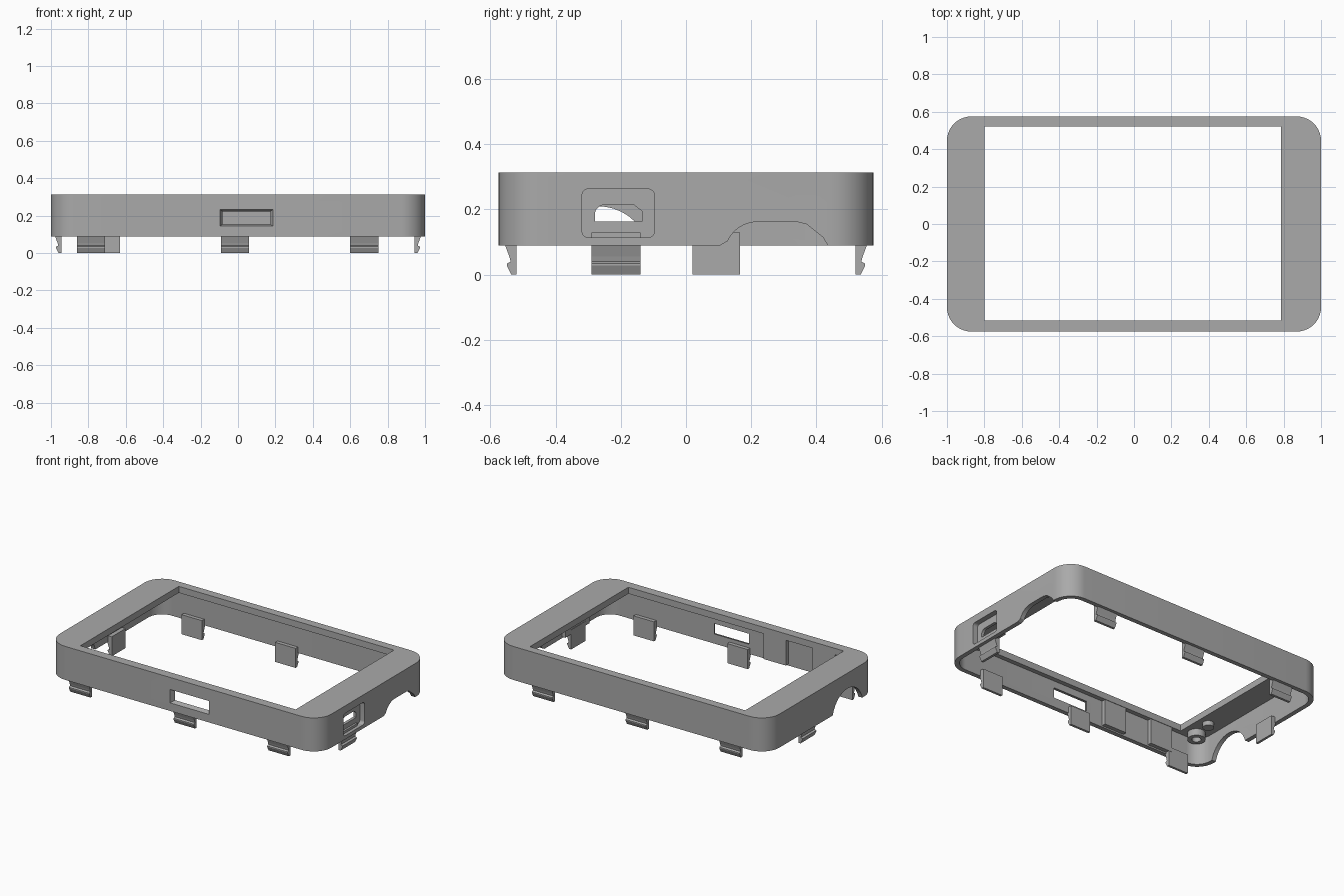
import bpy, bmesh, math
from mathutils import Vector

cube = bpy.data.objects.get("Cube")
if cube:
    bpy.data.objects.remove(cube, do_unlink=True)

grey = bpy.data.materials.new("plain grey")
grey.use_nodes = True
COLOUR = (0.4, 0.4, 0.4, 1)
grey.diffuse_color = COLOUR
grey.node_tree.nodes["Principled BSDF"].inputs["Base Color"].default_value = COLOUR

# Maps a flat profile point and a depth to space, by extrusion axis
PLACE = {"x": lambda u, v, d: (d, u, v),
         "y": lambda u, v, d: (u, d, v),
         "z": lambda u, v, d: (u, v, d)}


def prism(name, axis, profile, lo, hi, end_profile=None):
    """Solid between a profile at depth lo and an equal or tapered one at hi."""
    bm = bmesh.new()
    a = [bm.verts.new(PLACE[axis](u, v, lo)) for u, v in profile]
    b = [bm.verts.new(PLACE[axis](u, v, hi)) for u, v in end_profile or profile]
    n = len(a)
    bm.faces.new(a)
    bm.faces.new(b[::-1])
    for i in range(n):
        j = (i + 1) % n
        bm.faces.new((a[j], a[i], b[i], b[j]))
    bmesh.ops.recalc_face_normals(bm, faces=bm.faces)
    mesh = bpy.data.meshes.new(name)
    bm.to_mesh(mesh)
    bm.free()
    ob = bpy.data.objects.new(name, mesh)
    bpy.context.collection.objects.link(ob)
    mesh.materials.append(grey)
    return ob


def rect(u0, u1, v0, v1, r=0, seg=10):
    """Rectangle, with rounded corners when r is given."""
    if not r:
        return [(u0, v0), (u1, v0), (u1, v1), (u0, v1)]
    pts = []
    corners = [(u1 - r, v1 - r), (u0 + r, v1 - r), (u0 + r, v0 + r), (u1 - r, v0 + r)]
    for k, (cu, cv) in enumerate(corners):
        pts += arc(cu, cv, r, 90 * k, 90 * k + 90, seg)
    return pts


def arc(cu, cv, r, start, end, seg=12):
    angles = [math.radians(start + (end - start) * i / seg) for i in range(seg + 1)]
    return [(cu + r * math.cos(t), cv + r * math.sin(t)) for t in angles]


def cut(target, cutter):
    bpy.context.view_layer.objects.active = target
    mod = target.modifiers.new("cut", "BOOLEAN")
    mod.operation, mod.solver, mod.object = "DIFFERENCE", "EXACT", cutter
    bpy.ops.object.modifier_apply(modifier=mod.name)
    bpy.data.objects.remove(cutter, do_unlink=True)


def smooth(ob):
    bpy.ops.object.select_all(action="DESELECT")
    ob.select_set(True)
    bpy.context.view_layer.objects.active = ob
    bpy.ops.object.shade_smooth_by_angle(angle=math.radians(30))


BASE, TOP, PLATE = 0.09, 0.313, 0.27

# Frame shell: rounded box, hollow below, with a screen window on top
frame = prism("frame", "z", rect(-1, 1, -0.575, 0.575, 0.13), BASE, TOP)
cut(frame, prism("hollow", "z", rect(-0.97, 0.97, -0.545, 0.545, 0.1), 0, PLATE))
cut(frame, prism("window", "z", rect(-0.8, 0.785, -0.515, 0.52), 0.2, 0.4))

# Tapered slot in the front wall
cut(frame, prism("front_slot", "y", rect(-0.1, 0.19, 0.142, 0.234), -0.58, -0.54,
                 rect(-0.08, 0.17, 0.156, 0.222)))

# Cable arches in the side walls
right_arch = [(0.105, 0.05), (0.105, BASE)] + arc(0.22, 0.06, 0.102, 155, 90) + \
             [(0.34, 0.162), (0.37, 0.155), (0.42, 0.115), (0.435, BASE), (0.435, 0.05)]
cut(frame, prism("right_arch", "x", right_arch, 0.9, 1.1))
cut(frame, prism("left_arch", "x", arc(-0.27, 0.05, 0.16, 0, 180, 20), -1.1, -0.9))

# Recessed port on the right wall, with its pocket behind
cut(frame, prism("port_hole", "x", rect(-0.319, -0.097, 0.114, 0.263, 0.02), 0.9, 1.1))
pocket = prism("port_pocket", "x", rect(-0.335, -0.08, 0.1, PLATE), 0.945, 0.98)
cut(pocket, prism("port_recess", "x", rect(-0.319, -0.097, 0.114, 0.263, 0.02), 0.965, 1.1))
port = [(-0.135, 0.163), (-0.135, 0.195), (-0.16, 0.214)] + \
    arc(-0.25, 0.184, 0.03, 90, 180, 6) + [(-0.28, 0.163)]
cut(pocket, prism("port_slot", "x", port, 0.9, 1.1))

# Snap clips: depth grows outward from the inner face
CLIP = [(0, 0), (0.016, 0), (0.03, 0.028), (0.03, 0.034), (0.018, 0.04),
        (0.022, 0.055), (0.035, BASE), (0.035, 0.13), (0, 0.13)]


def clip(name, axis, side, inner, lo, hi):
    prism(name, axis, [(side * (inner + d), z) for d, z in CLIP], lo, hi)


for i, x in enumerate((-0.86, -0.09, 0.6)):
    clip(f"front_clip_{i + 1}", "x", -1, 0.52, x, x + 0.15)
for i, x in enumerate((-0.78, -0.09, 0.6)):
    clip(f"back_clip_{i + 1}", "x", 1, 0.52, x, x + 0.15)
clip("right_clip", "y", 1, 0.943, -0.29, -0.14)
clip("left_clip", "y", -1, 0.943, 0.02, 0.165)

# Spacer pads on the inside of the front wall
for i, x in enumerate((-0.29, -0.65)):
    prism(f"front_pad_{i + 1}", "y", rect(x - 0.083, x + 0.083, 0.1, PLATE + 0.01),
          -0.55, -0.518)

# Bosses under the top plate
ring = prism("screw_boss", "z", arc(-0.89, -0.475, 0.055, 0, 345, 23), 0.225, PLATE + 0.01)
cut(ring, prism("screw_hole", "z", arc(-0.89, -0.475, 0.028, 0, 345, 23), 0.2, PLATE - 0.005))
peg = prism("locating_peg", "z", arc(-0.87, -0.34, 0.035, 0, 345, 23), 0.24, PLATE + 0.01)

for ob in (frame, pocket, ring, peg):
    smooth(ob)
